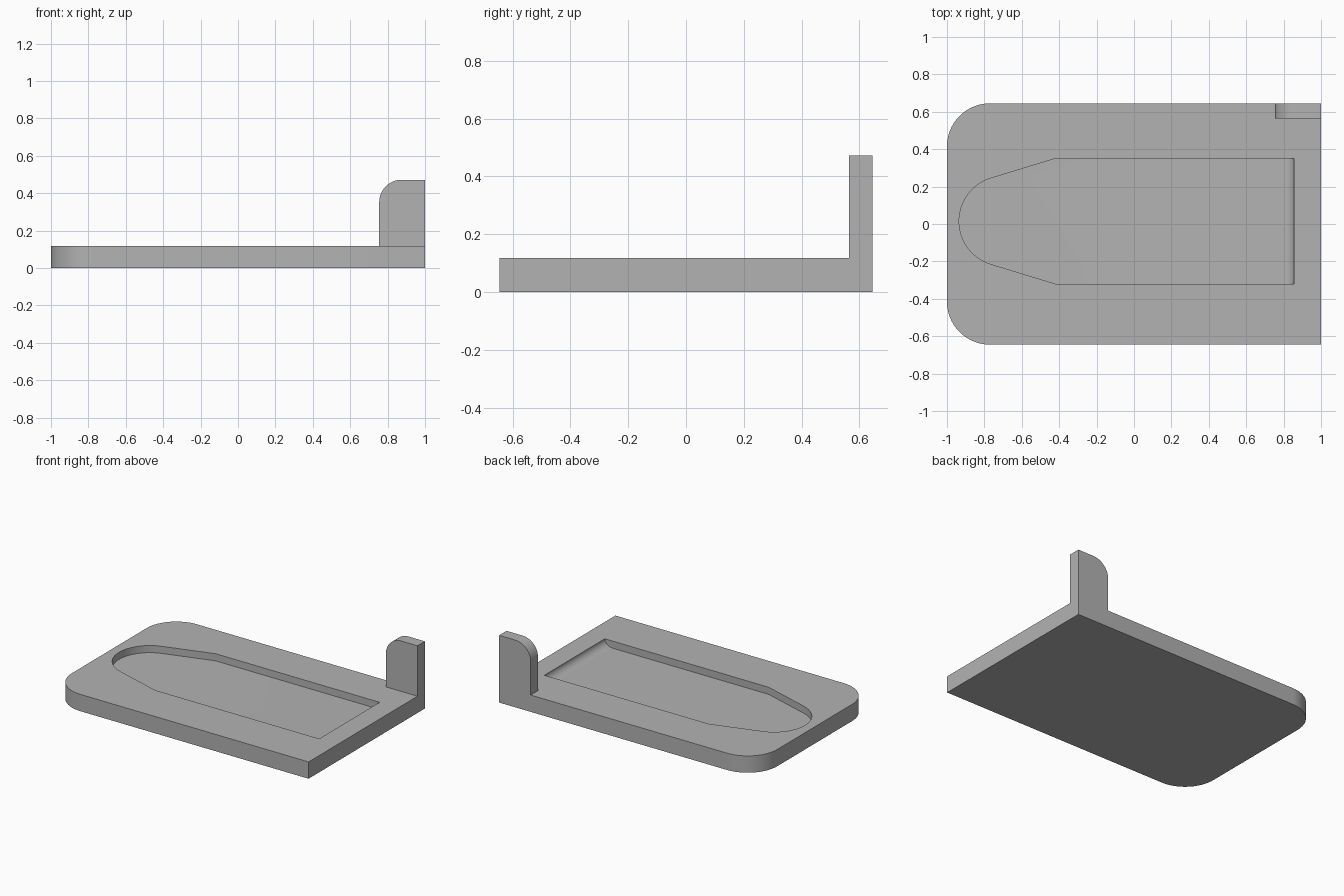
import bpy, bmesh
from math import sin, cos, pi, radians

cube = bpy.data.objects.get("Cube")
if cube:
    bpy.data.objects.remove(cube, do_unlink=True)

grey = bpy.data.materials.new("plain_grey")
grey.use_nodes = True
grey.diffuse_color = (0.45, 0.45, 0.45, 1)
grey.node_tree.nodes["Principled BSDF"].inputs["Base Color"].default_value = grey.diffuse_color


def arc(cx, cy, rx, ry, start, end, steps=20):
    """Points on an ellipse arc, angles in degrees."""
    angles = [radians(start + (end - start) * i / steps) for i in range(steps + 1)]
    return [(cx + rx * cos(a), cy + ry * sin(a)) for a in angles]


def prism(name, outline, low, high, upright=False):
    """Extrude an outline along z, or along y when upright."""
    place = (lambda p: (p[0], low, p[1])) if upright else (lambda p: (p[0], p[1], low))
    bm = bmesh.new()
    face = bm.faces.new([bm.verts.new(place(p)) for p in outline])
    new = bmesh.ops.extrude_face_region(bm, geom=[face])["geom"]
    move = (0, high - low, 0) if upright else (0, 0, high - low)
    bmesh.ops.translate(bm, vec=move, verts=[v for v in new if isinstance(v, bmesh.types.BMVert)])
    bmesh.ops.recalc_face_normals(bm, faces=bm.faces)
    mesh = bpy.data.meshes.new(name)
    bm.to_mesh(mesh)
    bm.free()
    mesh.materials.append(grey)
    obj = bpy.data.objects.new(name, mesh)
    bpy.context.collection.objects.link(obj)
    return obj


def combine(target, other, operation):
    """Apply a boolean and remove the helper."""
    mod = target.modifiers.new(operation, "BOOLEAN")
    mod.operation, mod.object, mod.solver = operation, other, "EXACT"
    bpy.context.view_layer.objects.active = target
    bpy.ops.object.modifier_apply(modifier=mod.name)
    bpy.data.objects.remove(other, do_unlink=True)


# Plate, rounded at its two left-hand corners
W, R, T = 0.645, 0.23, 0.118
plate = prism("base_plate", [(1, -W), (1, W)] + arc(R - 1, W - R, R, R, 90, 180)
              + arc(R - 1, R - W, R, R, 180, 270), 0, T)

# Upright tab with one rounded top corner
tab = prism("corner_tab", [(1, T), (1, 0.472)] + arc(0.875, 0.352, 0.12, 0.12, 90, 180)
            + [(0.755, T)], 0.563, W, upright=True)
combine(plate, tab, "UNION")

# Recess: tapered round nose, and a floor that curves up at the far end
mid, half, floor, end = 0.015, 0.335, 0.068, 0.855
recess = prism("recess_cutter", [(end, mid - half), (end, mid + half), (-0.42, mid + half)]
               + arc(-0.695, mid, 0.24, 0.24, 107, 253, 32) + [(-0.42, mid - half)], 0.03, 0.2)
side = [(-1.1, floor)] + arc(end - 0.06, T, 0.06, T - floor, 270, 360, 12) + [(end, 0.3), (-1.1, 0.3)]
combine(recess, prism("recess_side_profile", side, -0.6, 0.6, upright=True), "INTERSECT")
combine(plate, recess, "DIFFERENCE")

# Merge flat regions and smooth the curves
bm = bmesh.new()
bm.from_mesh(plate.data)
bmesh.ops.remove_doubles(bm, verts=bm.verts, dist=0.0001)
bmesh.ops.dissolve_limit(bm, angle_limit=radians(0.5), verts=bm.verts, edges=bm.edges)
bm.to_mesh(plate.data)
bm.free()
bpy.ops.object.select_all(action="DESELECT")
plate.select_set(True)
bpy.context.view_layer.objects.active = plate
bpy.ops.object.shade_smooth_by_angle(angle=radians(30))
